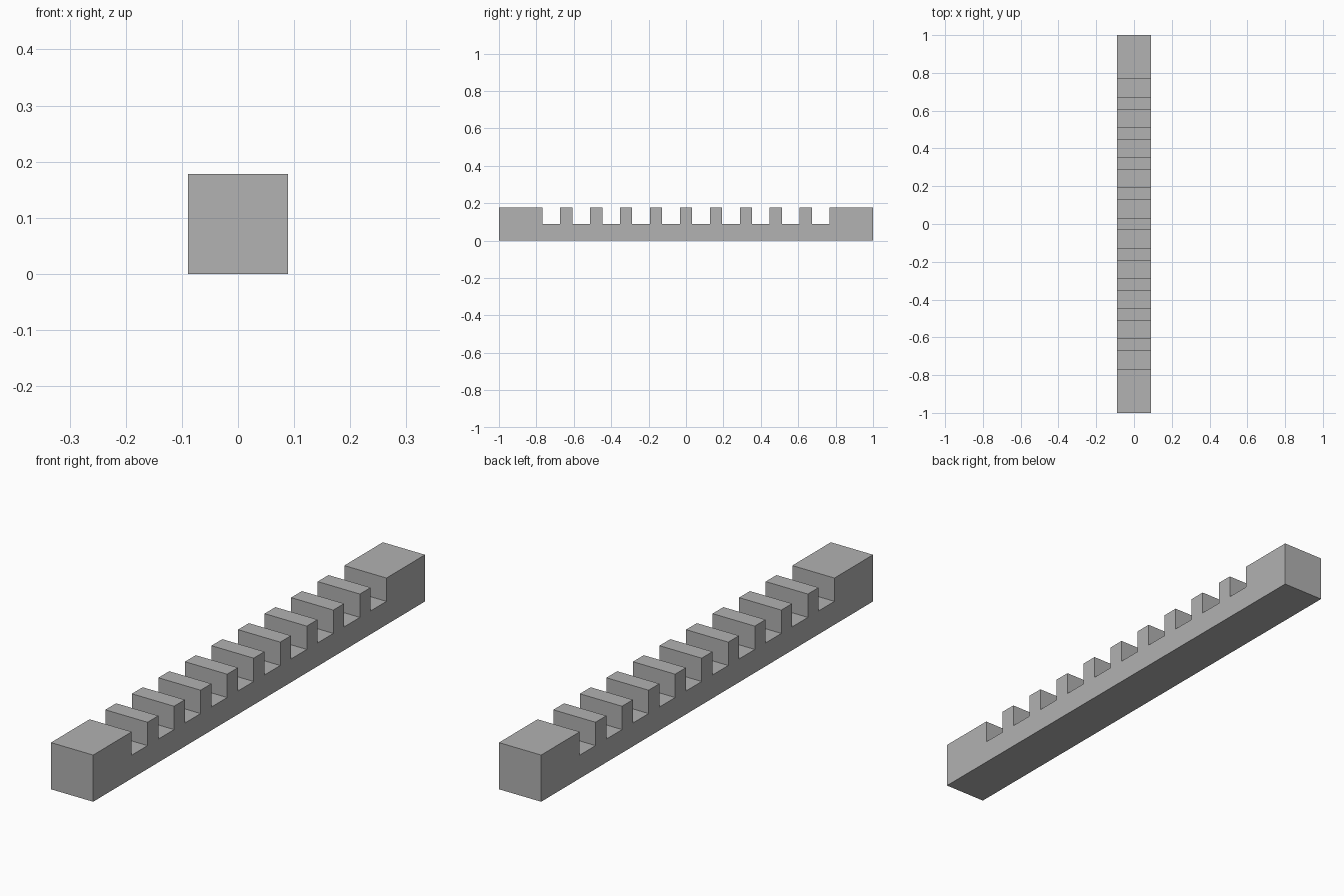
import bpy
import bmesh

cube = bpy.data.objects.get("Cube")
if cube:
    bpy.data.objects.remove(cube, do_unlink=True)

HALF_WIDTH = 0.089
HEIGHT = 0.178
SLOT_FLOOR = 0.089
SLOT_COUNT = 10
PITCH = 0.16
SLOT_WIDTH = 0.095

# Plain grey material
grey = bpy.data.materials.new("plain_grey")
grey.use_nodes = True
colour = (0.445, 0.445, 0.445, 1)
grey.diffuse_color = colour
grey.node_tree.nodes["Principled BSDF"].inputs["Base Color"].default_value = colour

# Side profile (y, z): flat base, solid ends and evenly spaced slots on top
profile = [(1, 0), (-1, 0), (-1, HEIGHT)]
for i in range(SLOT_COUNT):
    centre = (i - (SLOT_COUNT - 1) / 2) * PITCH
    a, b = centre - SLOT_WIDTH / 2, centre + SLOT_WIDTH / 2
    profile += [(a, HEIGHT), (a, SLOT_FLOOR), (b, SLOT_FLOOR), (b, HEIGHT)]
profile.append((1, HEIGHT))

# Extrude the profile across the width
bm = bmesh.new()
side = bm.faces.new([bm.verts.new((-HALF_WIDTH, y, z)) for y, z in profile])
result = bmesh.ops.extrude_face_region(bm, geom=[side], use_keep_orig=True)
moved = [v for v in result["geom"] if isinstance(v, bmesh.types.BMVert)]
bmesh.ops.translate(bm, verts=moved, vec=(2 * HALF_WIDTH, 0, 0))
bmesh.ops.recalc_face_normals(bm, faces=bm.faces)

mesh = bpy.data.meshes.new("notched_bar")
bm.to_mesh(mesh)
bm.free()
mesh.materials.append(grey)
bar = bpy.data.objects.new("notched_bar", mesh)
bpy.context.collection.objects.link(bar)
